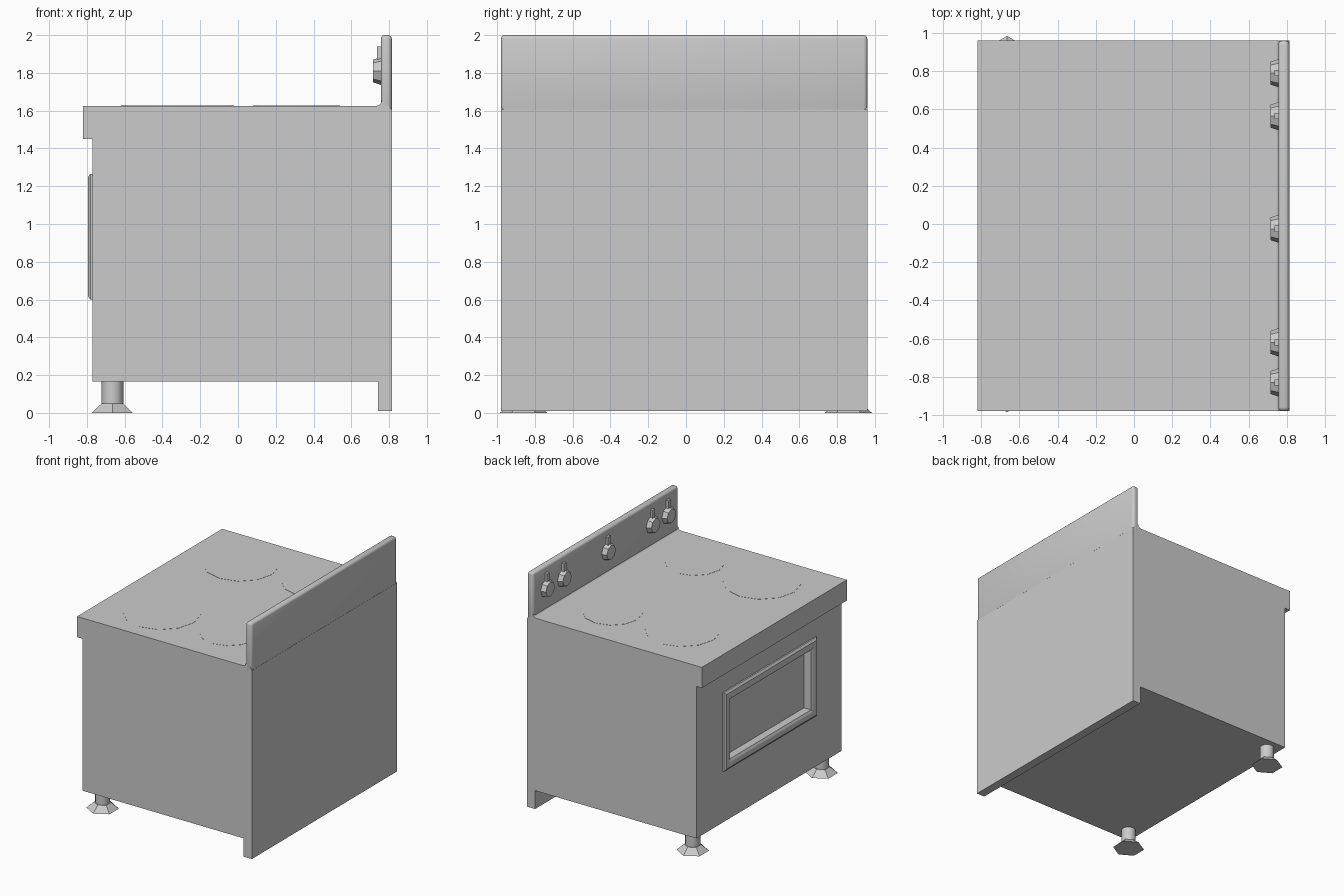
import bpy, bmesh, math
from mathutils import Matrix, Vector

old = bpy.data.objects.get("Cube")
if old:
    bpy.data.objects.remove(old, do_unlink=True)

grey = bpy.data.materials.new("light_grey_enamel")
grey.use_nodes = True
colour = (0.6, 0.6, 0.6, 1)
grey.diffuse_color = colour
grey.node_tree.nodes["Principled BSDF"].inputs["Base Color"].default_value = colour

Y0, Y1 = -0.98, 0.96      # side faces of the cooker
TOP = 1.625               # height of the hob


def finish(name, bm, smooth=None):
    bmesh.ops.recalc_face_normals(bm, faces=bm.faces)
    me = bpy.data.meshes.new(name)
    bm.to_mesh(me)
    bm.free()
    me.materials.append(grey)
    ob = bpy.data.objects.new(name, me)
    bpy.context.collection.objects.link(ob)
    bpy.ops.object.select_all(action="DESELECT")
    ob.select_set(True)
    bpy.context.view_layer.objects.active = ob
    if smooth:
        bpy.ops.object.shade_smooth_by_angle(angle=math.radians(smooth))
    return ob


def extrude_y(name, profile, y0=Y0, y1=Y1, smooth=None):
    """Extrude an x/z outline along y."""
    bm = bmesh.new()
    face = bm.faces.new([bm.verts.new((x, y0, z)) for x, z in profile])
    geo = bmesh.ops.extrude_face_region(bm, geom=[face])["geom"]
    verts = [g for g in geo if isinstance(g, bmesh.types.BMVert)]
    bmesh.ops.translate(bm, vec=(0, y1 - y0, 0), verts=verts)
    return finish(name, bm, smooth)


def box(name, x0, x1, y0, y1, z0, z1):
    return extrude_y(name, [(x0, z0), (x1, z0), (x1, z1), (x0, z1)], y0, y1)


def add_cone(bm, sides, r1, r2, depth, matrix):
    bmesh.ops.create_cone(bm, cap_ends=True, segments=sides, radius1=r1,
                          radius2=r2, depth=depth, matrix=matrix)


# Cabinet with overhanging hob edge and rear skirt
body = extrude_y("cabinet", [
    (-0.77, 0.165), (0.74, 0.165), (0.74, 0.01), (0.815, 0.01),
    (0.815, TOP - 0.02), (0.80, TOP), (-0.82, TOP), (-0.82, 1.45), (-0.77, 1.45)])

# Window recess in the oven door
cutter = box("window_cutter", -0.9, -0.72, -0.55, 0.53, 0.68, 1.185)
cutter.hide_render = True
cut = body.modifiers.new("window", "BOOLEAN")
cut.operation = "DIFFERENCE"
cut.solver = "EXACT"
cut.object = cutter
bpy.context.view_layer.objects.active = body
bpy.ops.object.modifier_apply(modifier=cut.name)
bpy.data.objects.remove(cutter, do_unlink=True)

# Raised window frame: nested rectangular rings, from outer foot to inner lip
bm = bmesh.new()
rings = []
for inset, x in [(0, -0.768), (0, -0.782), (0.018, -0.795), (0.06, -0.795), (0.08, -0.785), (0.08, -0.768)]:
    y, z = 0.62 - inset, 0.333 - inset
    rings.append([bm.verts.new((x, sy * y - 0.01, 0.933 + sz * z))
                  for sy, sz in ((-1, -1), (1, -1), (1, 1), (-1, 1))])
for a, b in zip(rings, rings[1:]):
    for i in range(4):
        j = (i + 1) % 4
        bm.faces.new((a[i], a[j], b[j], b[i]))
finish("window_frame", bm)

# Rounded splashback
back = box("splashback", 0.756, 0.8145, Y0, Y1, 1.57, 2.0)
bevel = back.modifiers.new("rounding", "BEVEL")
bevel.width = 0.02
bevel.segments = 3
bpy.ops.object.modifier_apply(modifier=bevel.name)
bpy.ops.object.shade_smooth_by_angle(angle=math.radians(35))

# Concave fillet where the splashback meets the hob
r = 0.027
cove = [(0.733 + r * math.sin(a), TOP + r * (1 - math.cos(a)))
        for a in (math.radians(d) for d in (0, 30, 60, 90))]
extrude_y("splashback_fillet", cove + [(0.78, TOP + r), (0.78, TOP - 0.01), (0.733, TOP - 0.01)],
          smooth=35)

# Hob rings, flush with the surface
for name, x, y, rad in [("front_left_ring", -0.32, -0.56, 0.3), ("front_right_ring", -0.32, 0.5, 0.29),
                        ("rear_left_ring", 0.31, -0.56, 0.23), ("rear_right_ring", 0.31, 0.54, 0.23)]:
    bm = bmesh.new()
    add_cone(bm, 12, rad, rad, 0.003, Matrix.Translation((x, y, TOP)))
    finish(name, bm)

# Control knobs with pointer tabs
turn = Matrix.Rotation(-math.pi / 2, 4, "Y")
for i, y in enumerate((0.79, 0.565, -0.025, -0.62, -0.83)):
    bm = bmesh.new()
    add_cone(bm, 8, 0.075, 0.06, 0.045, Matrix.Translation((0.7385, y, 1.81)) @ turn)
    finish(f"knob_{i + 1}", bm)
    box(f"knob_pointer_{i + 1}", 0.735, 0.76, y - 0.016, y + 0.016, 1.86, 1.94)

# Front feet: round post on a flared six-sided base
for name, y in (("foot_left", -0.86), ("foot_right", 0.86)):
    bm = bmesh.new()
    spot = Vector((-0.665, y, 0))
    add_cone(bm, 12, 0.058, 0.058, 0.13, Matrix.Translation(spot + Vector((0, 0, 0.105))))
    add_cone(bm, 6, 0.125, 0.066, 0.05, Matrix.Translation(spot + Vector((0, 0, 0.025))))
    finish(name, bm, smooth=35)
